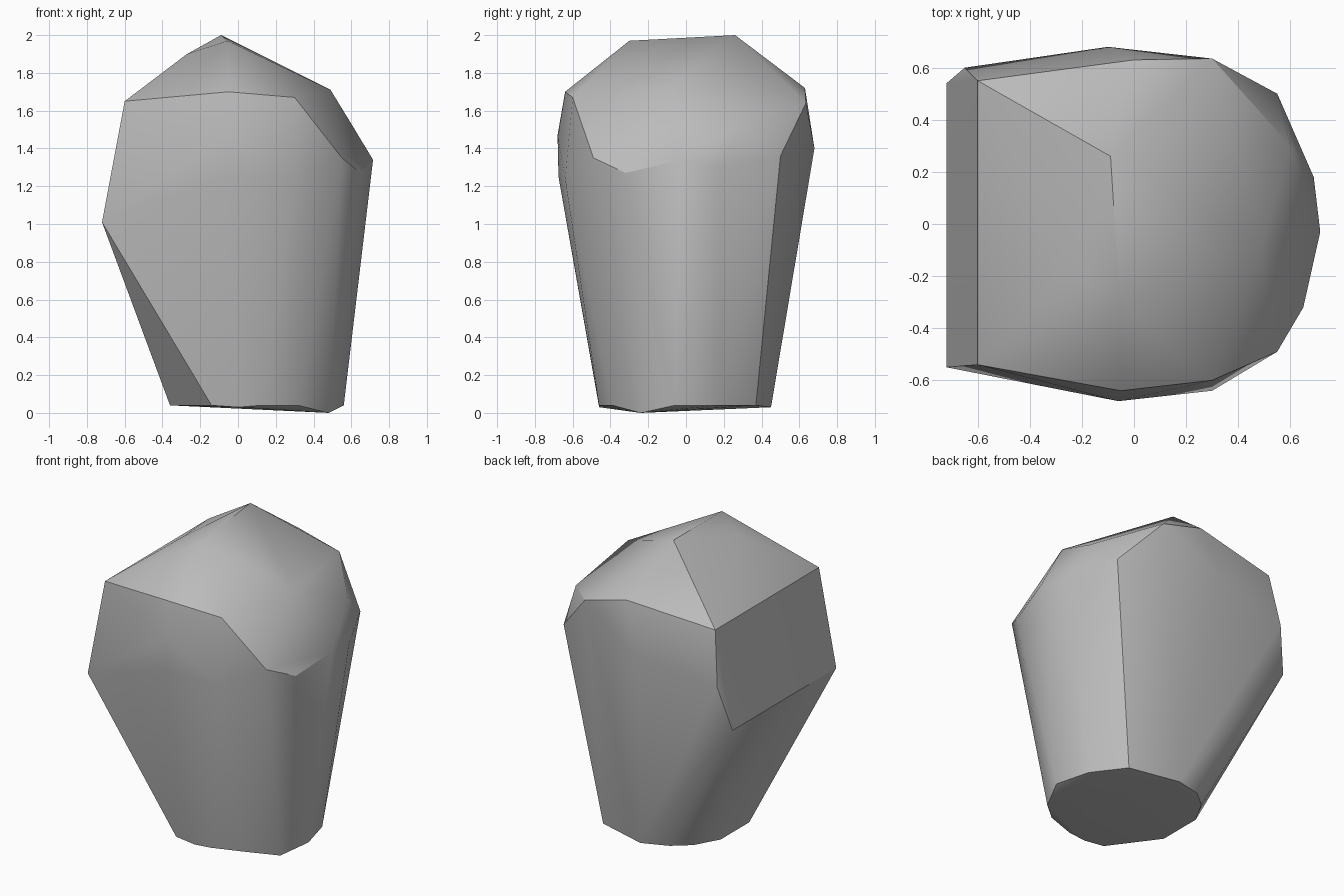
import bpy
import bmesh
import math

default_cube = bpy.data.objects.get("Cube")
if default_cube:
    bpy.data.objects.remove(default_cube, do_unlink=True)


def make_material(name, colour):
    material = bpy.data.materials.new(name)
    material.use_nodes = True
    material.diffuse_color = colour
    material.node_tree.nodes["Principled BSDF"].inputs["Base Color"].default_value = colour
    return material


def make_hull(name, sections, material, sharp_angle):
    """Wrap the cross-sections of a faceted stone in one closed skin."""
    mesh = bpy.data.meshes.new(name)
    bm = bmesh.new()
    for section in sections:
        for point in section:
            bm.verts.new(point)
    hull = bmesh.ops.convex_hull(bm, input=bm.verts[:], use_existing_faces=False)
    unused = [item for item in hull["geom_interior"] + hull["geom_unused"]
              if isinstance(item, bmesh.types.BMVert) and item.is_valid]
    bmesh.ops.delete(bm, geom=list(set(unused)), context="VERTS")
    bmesh.ops.dissolve_limit(bm, angle_limit=math.radians(1),
                             verts=bm.verts[:], edges=bm.edges[:])
    bmesh.ops.recalc_face_normals(bm, faces=bm.faces[:])
    bm.to_mesh(mesh)
    bm.free()

    stone = bpy.data.objects.new(name, mesh)
    bpy.context.collection.objects.link(stone)
    mesh.materials.append(material)
    bpy.ops.object.select_all(action="DESELECT")
    stone.select_set(True)
    bpy.context.view_layer.objects.active = stone
    bpy.ops.object.shade_smooth_by_angle(angle=math.radians(sharp_angle))
    return stone


# Narrow foot, counter-clockwise from the left end of the front
foot = [
    (-.14, -.45, .04), (0, -.46, .03), (.12, -.46, .04), (.32, -.39, .04),
    (.48, -.24, 0), (.56, -.06, .04), (.5, .17, .04), (.35, .37, .04),
    (.02, .45, .03), (-.16, .4, .04), (-.27, .31, .04),
    (-.36, .15, .04), (-.36, -.15, .04),
]

# Broadest girth of the flanks
girth = [
    (-.72, -.55, 1.01), (-.06, -.68, 1.47), (-.06, -.675, 1.25),
    (.3, -.64, 1.24), (.69, .18, 1.3), (-.1, .68, 1.4),
    (-.65, .6, 1.3), (-.72, .54, 1.01),
]

# Slanting rim that drops from the flat end to the rounded end
rim = [
    (-.6, -.54, 1.65), (-.05, -.64, 1.7), (.3, -.6, 1.67),
    (.55, -.49, 1.35), (.65, -.32, 1.27), (.715, -.03, 1.34),
    (.55, .5, 1.36), (.3, .635, 1.64), (0, .63, 1.72), (-.6, .55, 1.65),
]

# Crown ridge with the shoulders below it
crown = [
    (-.09, .26, 2), (-.055, -.3, 1.97), (-.27, -.18, 1.9),
    (.49, -.09, 1.71), (.6, .3, 1.53),
]

grey = make_material("stone grey", (.5, .5, .5, 1))
make_hull("faceted_stone", [foot, girth, rim, crown], grey, 30)
